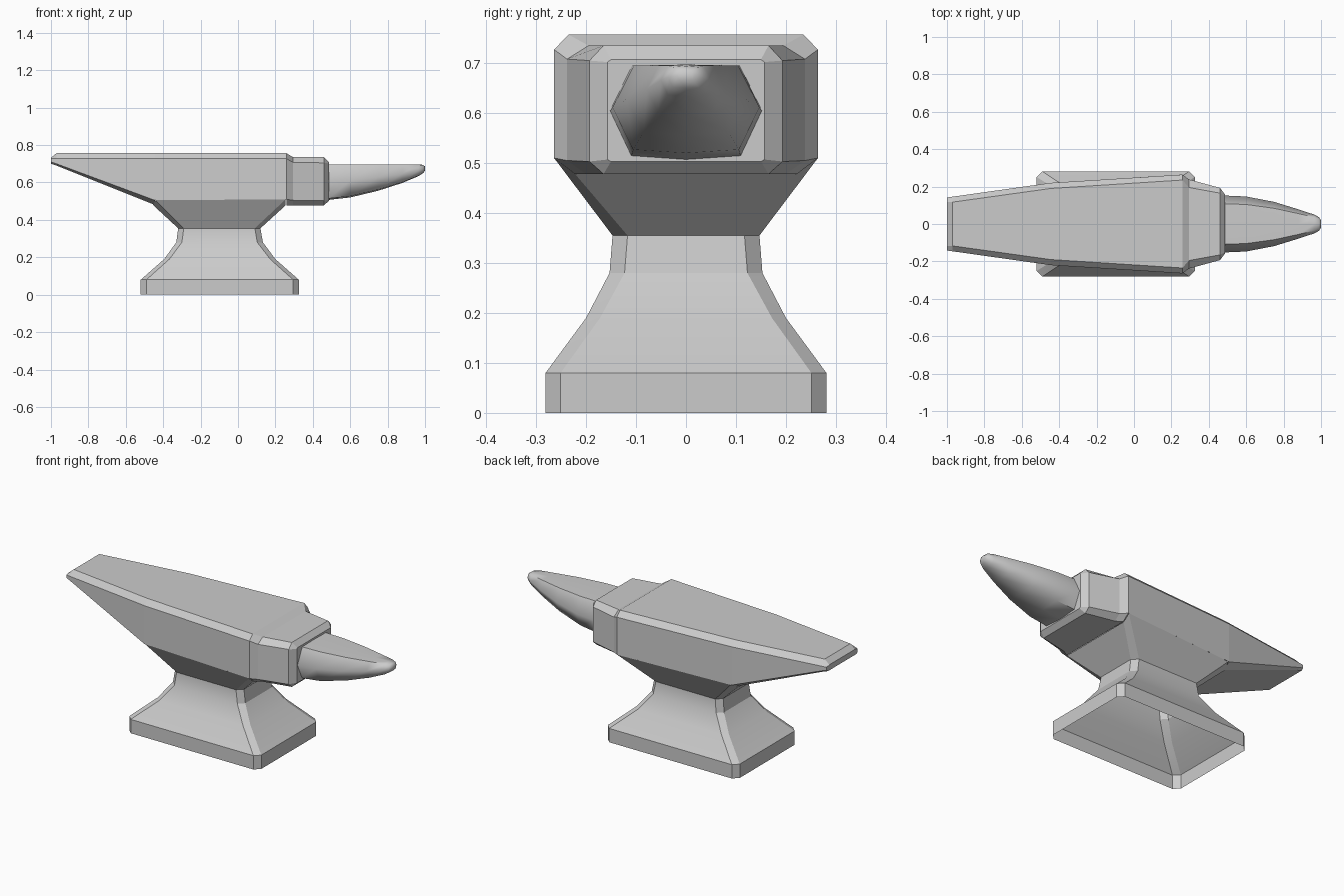
import bpy, bmesh, math

if "Cube" in bpy.data.objects:
    bpy.data.objects.remove(bpy.data.objects["Cube"])


def loft(name, rings, cap_start=False, cap_end=False, skip=(), smooth=None):
    """Skin a list of equal-length closed rings; skip = (ring, side) faces left out."""
    bm = bmesh.new()
    rows = [[bm.verts.new(p) for p in ring] for ring in rings]
    n = len(rows[0])
    for i in range(len(rows) - 1):
        for j in range(n):
            if (i, j) in skip:
                continue
            k = (j + 1) % n
            bm.faces.new((rows[i][j], rows[i][k], rows[i + 1][k], rows[i + 1][j]))
    if cap_start:
        bm.faces.new(rows[0][::-1])
    if cap_end:
        bm.faces.new(rows[-1])
    bmesh.ops.recalc_face_normals(bm, faces=bm.faces)
    mesh = bpy.data.meshes.new(name)
    bm.to_mesh(mesh)
    bm.free()
    obj = bpy.data.objects.new(name, mesh)
    bpy.context.collection.objects.link(obj)
    if smooth:
        bpy.ops.object.select_all(action='DESELECT')
        obj.select_set(True)
        bpy.context.view_layer.objects.active = obj
        bpy.ops.object.shade_smooth_by_angle(angle=math.radians(smooth))
    return obj


def octagon(x0, x1, h, c, z):
    """Rectangle with clipped corners at height z."""
    return [(x1, c - h, z), (x1, h - c, z), (x1 - c, h, z), (x0 + c, h, z),
            (x0, h - c, z), (x0, c - h, z), (x0 + c, -h, z), (x1 - c, -h, z)]


# Hollow foot, open underneath, rising to the waist
foot = [octagon(*s) for s in (
    (-0.52, 0.325, 0.281, 0.03, 0.0),
    (-0.52, 0.325, 0.281, 0.03, 0.08),
    (-0.395, 0.2, 0.2, 0.028, 0.19),
    (-0.33, 0.133, 0.153, 0.03, 0.28),
    (-0.32, 0.12, 0.147, 0.03, 0.355))]
loft("foot", foot, smooth=25)

# Flare from the waist out to the underside of the body
under = [(0.255, -0.222, 0.478), (0.255, 0.222, 0.478), (0.255, 0.264, 0.51),
         (-0.44, 0.22, 0.505), (-0.455, 0.17, 0.48), (-0.455, -0.17, 0.48),
         (-0.44, -0.22, 0.505), (0.255, -0.264, 0.51)]
loft("flare", [foot[-1], under])


# Body with heel and step: x, half widths (top, side, bottom), heights (top, side top, side bottom, bottom)
def section(x, ht, h, hb, zt, zs, zb, z0):
    half = [(ht, zt), (h, zs), (h, zb), (hb, z0)]
    return [(x, y, z) for y, z in half] + [(x, -y, z) for y, z in reversed(half)]


body = [section(*s) for s in (
    (-1.0, 0.117, 0.142, 0.13, 0.732, 0.727, 0.71, 0.70),
    (-0.97, 0.117, 0.146, 0.132, 0.757, 0.727, 0.70, 0.69),
    (-0.445, 0.19, 0.22, 0.17, 0.757, 0.727, 0.505, 0.48),
    (0.258, 0.235, 0.264, 0.222, 0.757, 0.727, 0.51, 0.478),
    (0.295, 0.195, 0.238, 0.2, 0.735, 0.708, 0.505, 0.478),
    (0.46, 0.165, 0.193, 0.165, 0.735, 0.705, 0.503, 0.478),
    (0.487, 0.15, 0.157, 0.15, 0.707, 0.702, 0.507, 0.503))]
loft("body", body, True, True, skip={(2, 2), (2, 3), (2, 4)})


# Horn: flat-topped rounded cone
def horn_ring(x, w, zt, zb):
    zm = zb + (zt - zb) * 0.52
    half = [(0.71 * w, zt), (w, zm), (0.72 * w, zb + (zt - zb) * 0.04)]
    return ([(x, 0, zt + 0.002)] + [(x, y, z) for y, z in half] + [(x, 0, zb)]
            + [(x, -y, z) for y, z in reversed(half)])


horn = [horn_ring(*s) for s in (
    (0.485, 0.152, 0.695, 0.507), (0.6, 0.147, 0.695, 0.52),
    (0.75, 0.118, 0.695, 0.556), (0.88, 0.078, 0.695, 0.598),
    (0.965, 0.05, 0.695, 0.634), (0.99, 0.036, 0.692, 0.65),
    (1.0, 0.018, 0.684, 0.665))]
loft("horn", horn, cap_end=True, smooth=60)
